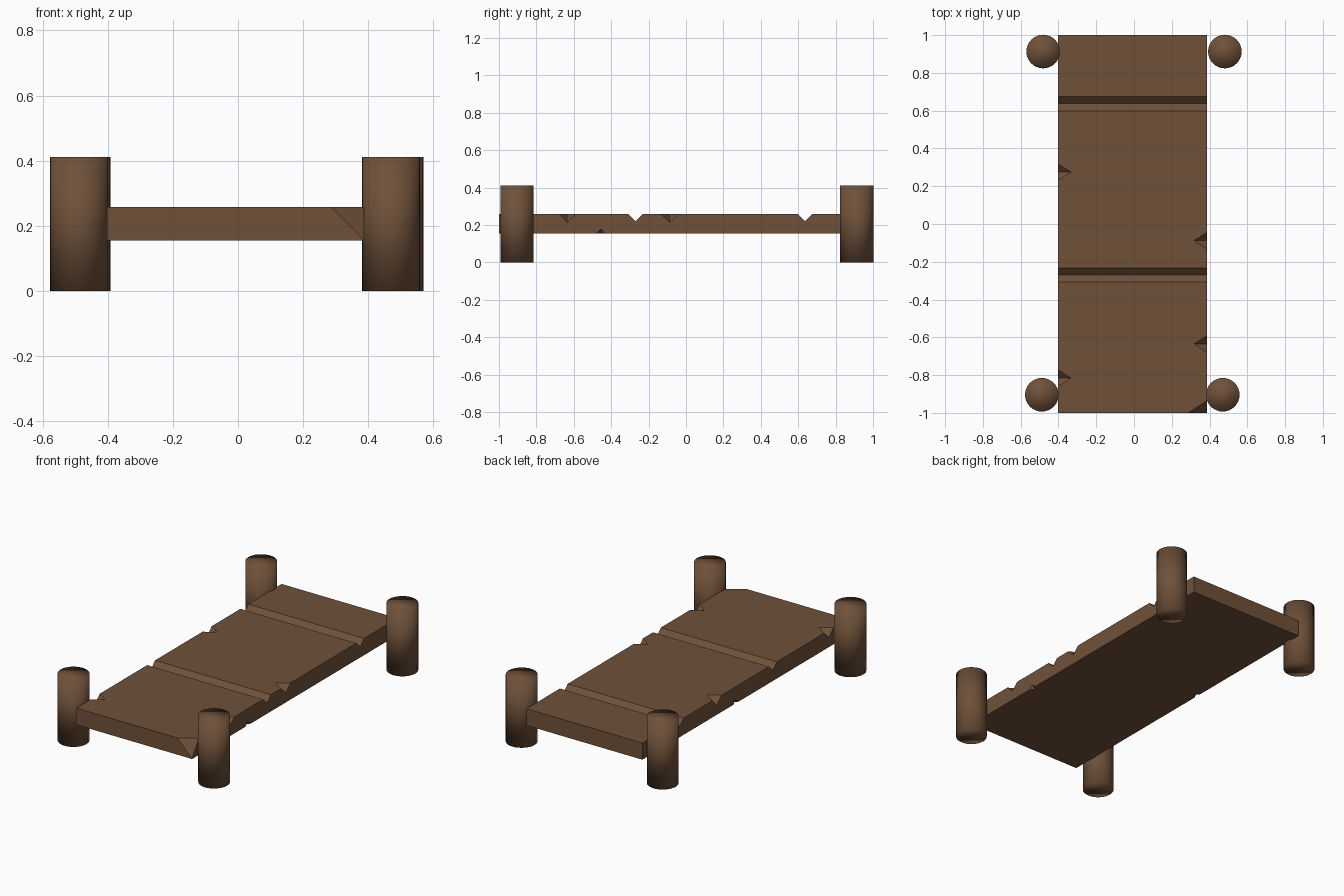
import bpy, bmesh
from mathutils import Vector

if "Cube" in bpy.data.objects:
    bpy.data.objects.remove(bpy.data.objects["Cube"])

wood = bpy.data.materials.new("brown_wood")
wood.diffuse_color = (0.16, 0.083, 0.042, 1)
wood.use_nodes = True
wood.node_tree.nodes["Principled BSDF"].inputs["Base Color"].default_value = wood.diffuse_color


def make_object(name, bm):
    mesh = bpy.data.meshes.new(name)
    bm.to_mesh(mesh)
    bm.free()
    mesh.materials.append(wood)
    obj = bpy.data.objects.new(name, mesh)
    bpy.context.collection.objects.link(obj)
    return obj


def hull(name, points):
    bm = bmesh.new()
    for p in points:
        bm.verts.new(p)
    bmesh.ops.convex_hull(bm, input=bm.verts[:])
    bmesh.ops.recalc_face_normals(bm, faces=bm.faces[:])
    return make_object(name, bm)


def chip(centre, radii):
    """Octahedron that knocks a chip out of an edge or corner."""
    c = Vector(centre)
    pts = []
    for axis in range(3):
        for s in (-1, 1):
            p = c.copy()
            p[axis] += s * radii[axis]
            pts.append(p)
    return hull("chip_cutter", pts)


def groove(y):
    """Diamond prism that cuts a V groove across the plank."""
    pts = [(x, y + dy, Z1 + dz) for x in (-0.6, 0.6)
           for dy, dz in ((-0.038, 0), (0.038, 0), (0, -0.038), (0, 0.038))]
    return hull("groove_cutter", pts)


# Plank
X0, X1, Z0, Z1 = -0.403, 0.387, 0.155, 0.258
bm = bmesh.new()
bmesh.ops.create_cube(bm, size=1)
for v in bm.verts:
    v.co = (X1 if v.co.x > 0 else X0, 1 if v.co.y > 0 else -1,
            Z1 if v.co.z > 0 else Z0)
plank = make_object("plank", bm)

# Grooves, edge chips, underside nicks and the broken corner
cutters = [groove(y) for y in (0.637, -0.27)]
edge = (0.07, 0.045, 0.044)
cutters += [chip((X0, y, Z1), edge) for y in (0.275, -0.815)]
cutters += [chip((X1, y, Z1), edge) for y in (-0.088, -0.635)]
cutters += [chip((x, y, Z0), (0.02, 0.026, 0.025))
            for x, y in ((X1, -0.455), (X0, 0.09))]
cutters.append(chip((X1, -1, Z1), (0.1, 0.066, 0.102)))

for c in cutters:
    m = plank.modifiers.new("cut", "BOOLEAN")
    m.operation = "DIFFERENCE"
    m.solver = "EXACT"
    m.object = c
bpy.context.view_layer.objects.active = plank
plank.select_set(True)
for m in plank.modifiers[:]:
    bpy.ops.object.modifier_apply(modifier=m.name)
for c in cutters:
    bpy.data.objects.remove(c)

# Round corner posts
H, R = 0.412, 0.089
for name, x, y in (("back_left_post", -0.481, 0.913),
                   ("back_right_post", 0.481, 0.913),
                   ("front_left_post", -0.488, -0.904),
                   ("front_right_post", 0.47, -0.904)):
    bm = bmesh.new()
    bmesh.ops.create_cone(bm, cap_ends=True, segments=32,
                          radius1=R, radius2=R, depth=H)
    for f in bm.faces:
        f.smooth = True
    make_object(name, bm).location = (x, y, H / 2)
